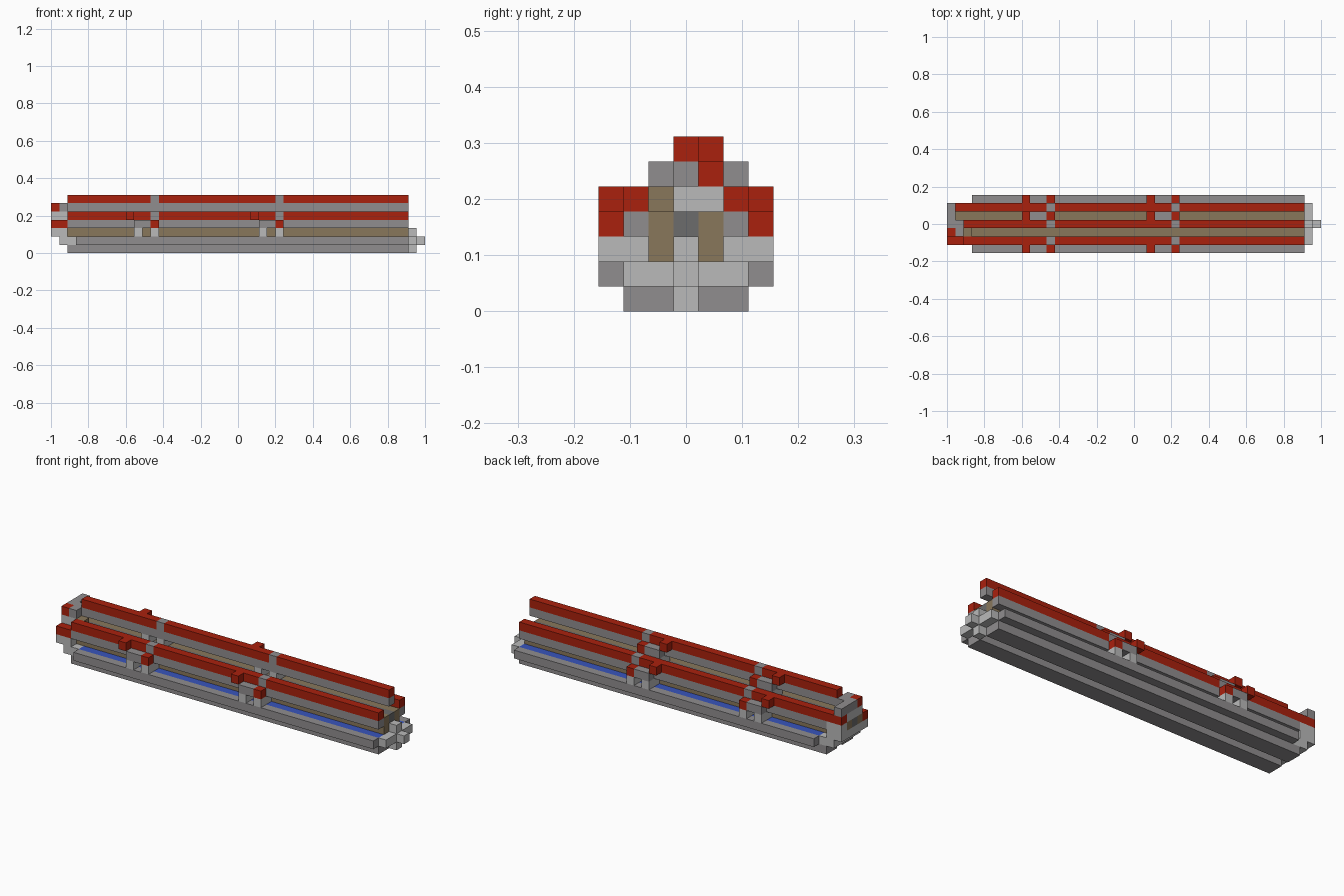
import bpy
from mathutils import Vector

cube = bpy.data.objects.get("Cube")
if cube:
    bpy.data.objects.remove(cube, do_unlink=True)

U = 2 / 45  # edge of one block


def material(name, rgb):
    m = bpy.data.materials.new(name)
    m.use_nodes = True
    m.diffuse_color = (*rgb, 1)
    m.node_tree.nodes["Principled BSDF"].inputs["Base Color"].default_value = (*rgb, 1)
    return m


RED = material("red", (0.40, 0.015, 0.004))
GREY = material("mid grey", (0.28, 0.27, 0.275))
LIGHT = material("light grey", (0.49, 0.49, 0.49))
DARK = material("dark grey", (0.15, 0.15, 0.15))
TAN = material("tan", (0.25, 0.185, 0.105))
BLUE = material("blue", (0.04, 0.09, 0.50))


def block(name, mat, x, y, z):
    """Box over inclusive block ranges, given as one number or a pair."""
    spans = [(r, r) if isinstance(r, int) else r for r in (x, y, z)]
    lo = Vector([s[0] for s in spans])
    hi = Vector([s[1] + 1 for s in spans])
    corners = [(a, b, c) for a in (lo.x, hi.x) for b in (lo.y, hi.y) for c in (lo.z, hi.z)]
    verts = [((a - 22.5) * U, (b - 3.5) * U, c * U) for a, b, c in corners]
    faces = [(0, 1, 3, 2), (4, 6, 7, 5), (0, 4, 5, 1), (2, 3, 7, 6), (0, 2, 6, 4), (1, 5, 7, 3)]
    mesh = bpy.data.meshes.new(name)
    mesh.from_pydata(verts, [], faces)
    mesh.materials.append(mat)
    obj = bpy.data.objects.new(name, mesh)
    bpy.context.collection.objects.link(obj)


BODY = (2, 42)
CLIPS = (9, 24)


def rail(name, y, top, out, start):
    """Red-topped rail on posts, cut by grey joints, with clips on one side."""
    block(name + "_web", GREY, BODY, y, top - 1)
    begin = start
    for c in CLIPS:
        joint = c + 3
        block(name + "_cap", RED, (begin, joint - 1), y, top)
        block(name + "_joint", GREY, joint, y, top)
        begin = joint + 1
        # clip beside the rail
        side = y + out
        block(name + "_clip_hook", RED, c, side, top)
        block(name + "_clip_bar", GREY, (c + 1, c + 2), side, top - 1)
        block(name + "_clip_end", RED, joint, side, top - 1)
        for x in (c + 1, joint):
            block(name + "_post", LIGHT, x, (min(y, side), max(y, side)), top - 2)
    block(name + "_cap", RED, (begin, 42), y, top)


rail("front_rail", 1, 4, -1, 2)
rail("back_rail", 5, 4, 1, 1)
rail("centre_rail", 3, 6, 1, 2)

# grooved base and long strips
for side, mid, inner, outer in (("front", 1, 2, 0), ("back", 5, 4, 6)):
    block(side + "_runner", GREY, BODY, (min(mid, inner), max(mid, inner)), 0)
    block(side + "_ledge", GREY, (3, 42), outer, 1)
    block(side + "_blue_strip", BLUE, (3, 42), mid, 1)
    block(side + "_tan_wall", TAN, BODY, inner, (2, 3))
block("base_core", GREY, (3, 42), (2, 4), 1)
block("dark_core", DARK, BODY, 3, (2, 3))

# right end connector
block("connector_plate", LIGHT, 43, (1, 5), 1)
block("connector_top", LIGHT, 43, 3, 2)
block("connector_foot", LIGHT, 43, 3, 0)
block("connector_pin", LIGHT, 44, 3, 1)

# left end socket
block("socket_base", LIGHT, (1, 2), (1, 5), 1)
block("socket_floor", LIGHT, (0, 1), (1, 5), 2)
block("socket_front_catch", RED, (0, 1), 1, 3)
block("socket_tan_front", TAN, (0, 1), 2, 3)
block("socket_core", DARK, (0, 1), 3, 3)
block("socket_tan_back", TAN, (0, 1), 4, 3)
block("socket_back_web", LIGHT, (0, 1), 5, 3)
block("socket_back_catch", RED, 0, 5, 4)
block("socket_post", LIGHT, (0, 1), (2, 3), 4)
block("socket_post_back", LIGHT, 0, 4, 4)
block("socket_tan_post", TAN, 2, 2, 4)
block("socket_top_catch", RED, 0, 2, 5)
block("socket_top_bar", GREY, 0, (3, 5), 5)
block("socket_top_link", GREY, 1, (2, 3), 5)
